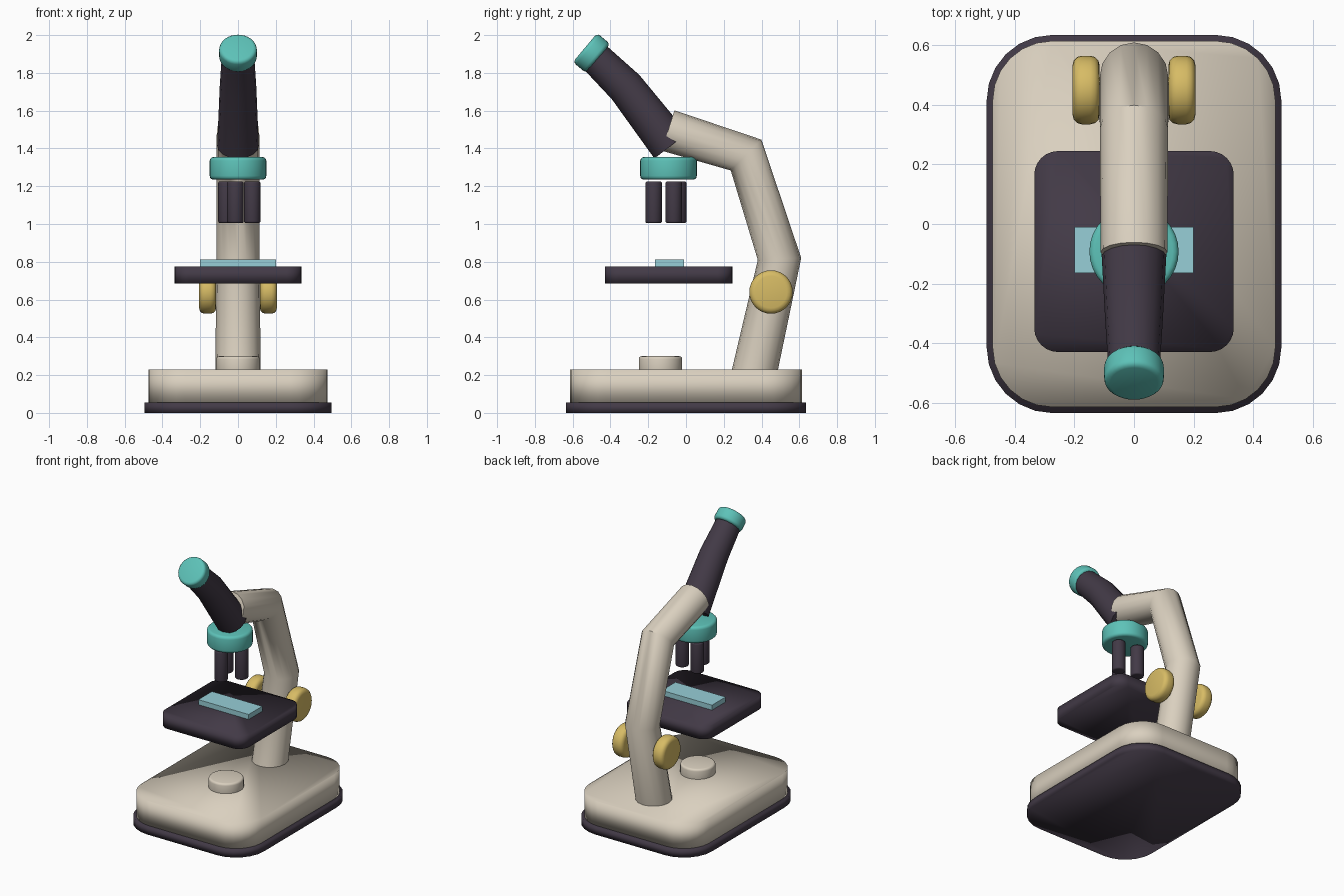
import bpy
import bmesh
from math import radians, cos, sin
from mathutils import Matrix, Vector

if "Cube" in bpy.data.objects:
    bpy.data.objects.remove(bpy.data.objects["Cube"])


def material(name, rgb):
    mat = bpy.data.materials.new(name)
    mat.use_nodes = True
    mat.diffuse_color = (*rgb, 1)
    mat.node_tree.nodes["Principled BSDF"].inputs["Base Color"].default_value = (*rgb, 1)
    return mat


CREAM = material("cream", (0.70, 0.63, 0.52))
DARK = material("dark plum", (0.055, 0.042, 0.062))
TEAL = material("teal", (0.11, 0.54, 0.48))
GOLD = material("gold", (0.68, 0.50, 0.13))
GLASS = material("pale blue", (0.31, 0.62, 0.68))


def add_mesh(name, bm, mat, smooth=True):
    bmesh.ops.recalc_face_normals(bm, faces=bm.faces)
    mesh = bpy.data.meshes.new(name)
    for face in bm.faces:
        face.smooth = smooth
    bm.to_mesh(mesh)
    bm.free()
    mesh.materials.append(mat)
    obj = bpy.data.objects.new(name, mesh)
    bpy.context.collection.objects.link(obj)
    return obj


def box(name, mat, size, centre_y, bottom, corner=0.0):
    """Box with its four upright edges rounded."""
    bm = bmesh.new()
    centre = Vector((0, centre_y, bottom + size[2] / 2))
    bmesh.ops.create_cube(bm, size=1, matrix=Matrix.Translation(centre) @ Matrix.Diagonal((*size, 1)))
    if corner:
        upright = [e for e in bm.edges if abs(e.verts[0].co.z - e.verts[1].co.z) > size[2] / 2]
        bmesh.ops.bevel(bm, geom=upright, offset=corner, segments=6, profile=0.5, affect='EDGES')
    return add_mesh(name, bm, mat, smooth=corner > 0)


def disc(name, mat, centre, radius, depth, bevel, axis=(0, 0, 1)):
    """Cylinder with rounded rims, turned along the axis."""
    bm = bmesh.new()
    bmesh.ops.create_cone(bm, cap_ends=True, segments=32, radius1=radius, radius2=radius, depth=depth)
    rims = [e for e in bm.edges if abs(e.verts[0].co.z - e.verts[1].co.z) < 0.001]
    bmesh.ops.bevel(bm, geom=rims, offset=bevel, segments=3, profile=0.5, affect='EDGES')
    turn = Vector(axis).to_track_quat('Z', 'Y').to_matrix().to_4x4()
    bm.transform(Matrix.Translation(centre) @ turn)
    return add_mesh(name, bm, mat)


def tube(name, mat, points):
    """Bent tube through (y, z, radius) points, made into a mesh."""
    curve = bpy.data.curves.new(name, 'CURVE')
    curve.dimensions = '3D'
    curve.bevel_depth = 1
    curve.bevel_resolution = 6
    curve.use_fill_caps = True
    spline = curve.splines.new('POLY')
    spline.points.add(len(points) - 1)
    for point, (y, z, radius) in zip(spline.points, points):
        point.co = (0, y, z, 1)
        point.radius = radius
    curve.materials.append(mat)
    obj = bpy.data.objects.new(name, curve)
    bpy.context.collection.objects.link(obj)
    bpy.ops.object.select_all(action='DESELECT')
    obj.select_set(True)
    bpy.context.view_layer.objects.active = obj
    bpy.ops.object.convert(target='MESH')
    bpy.ops.object.shade_smooth_by_angle(angle=radians(50))
    return obj


# Foot and base
box("foot_plate", DARK, (0.99, 1.27, 0.055), 0, 0, 0.22)
box("base", CREAM, (0.95, 1.23, 0.175), 0, 0.055, 0.2)
disc("lamp", CREAM, (0, -0.135, 0.25), 0.115, 0.1, 0.015)

# Curved arm and eyepiece tube
tube("arm", CREAM, [(0.35, 0.16, 0.12), (0.495, 0.815, 0.115),
                    (0.318, 1.365, 0.115), (-0.095, 1.495, 0.112)])
tube("eyepiece_tube", DARK, [(-0.08, 1.414, 0.11), (-0.32, 1.725, 0.097), (-0.49, 1.89, 0.086)])
disc("eyepiece", TEAL, (0, -0.5, 1.905), 0.1, 0.09, 0.02, (0, -cos(radians(40)), sin(radians(40))))

# Turret with three lenses
TURRET_Y = -0.0925
disc("turret", TEAL, (0, TURRET_Y, 1.295), 0.15, 0.12, 0.02)
for i in range(3):
    a = radians(20 + 120 * i)
    disc(f"lens_{i + 1}", DARK, (0.08 * cos(a), TURRET_Y + 0.08 * sin(a), 1.115), 0.044, 0.22, 0.01)

# Stage and glass slide
box("stage", DARK, (0.67, 0.675, 0.09), -0.0925, 0.685, 0.08)
box("slide", GLASS, (0.4, 0.155, 0.036), -0.0875, 0.775)

# Focus knobs
for side, name in ((1, "left_knob"), (-1, "right_knob")):
    disc(name, GOLD, (side * 0.161, 0.45, 0.64), 0.115, 0.09, 0.03, (side, 0, 0))
